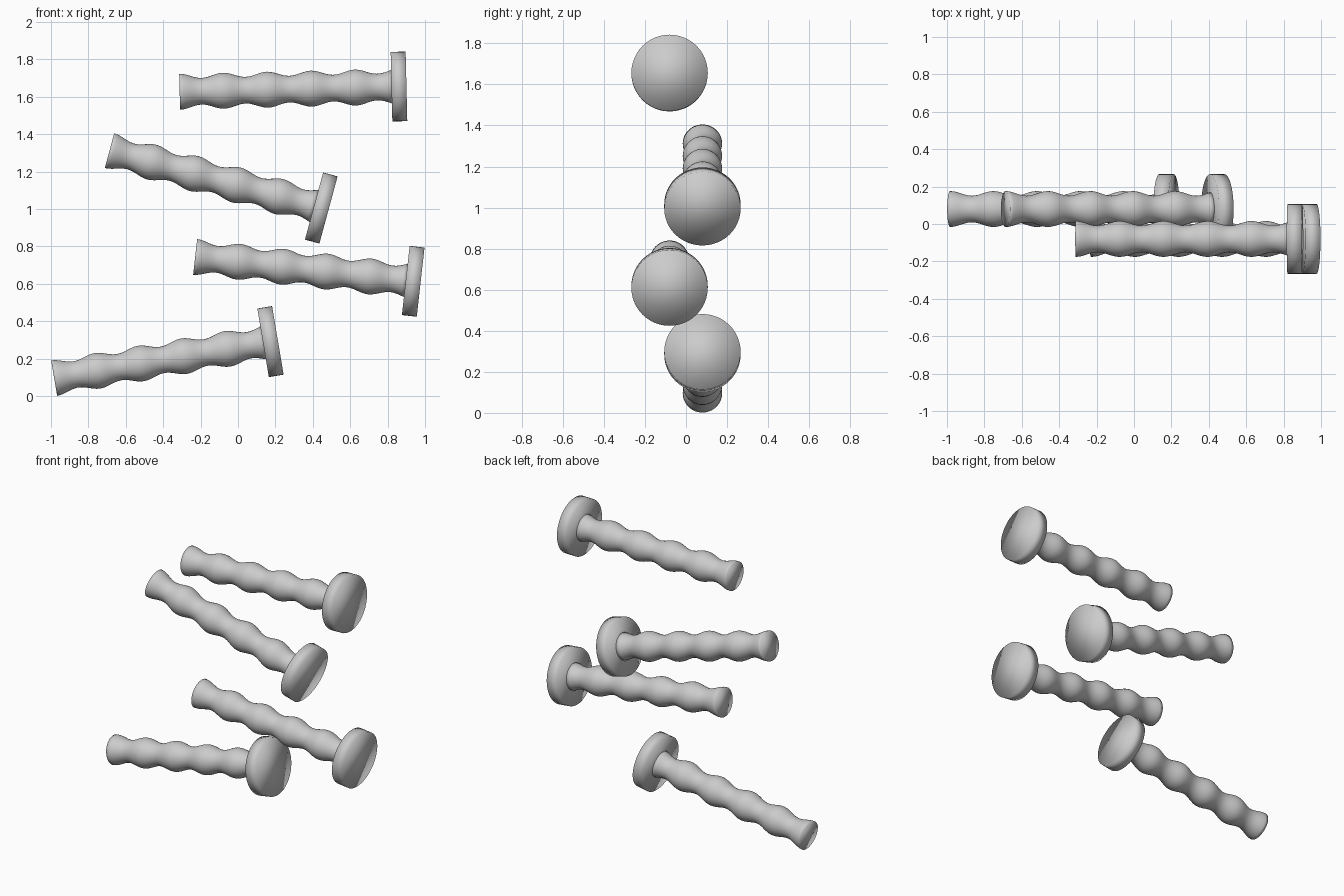
import bpy, bmesh
from math import cos, sin, pi, atan2
from mathutils import Matrix

if "Cube" in bpy.data.objects:
    bpy.data.objects.remove(bpy.data.objects["Cube"])

SEG = 48
LENGTH = 1.213      # overall length of one grip
DISC_R = 0.186      # flange radius
DISC_T = 0.08       # flange thickness
PITCH = 0.235       # distance between finger bulges


def lathe(name, profile, matrix):
    """Spin (distance, radius) points round local x, with flat end caps."""
    bm = bmesh.new()
    rings = []
    for s, r in profile:
        rings.append([bm.verts.new((s, r * cos(2 * pi * i / SEG), r * sin(2 * pi * i / SEG)))
                      for i in range(SEG)])
    for a, b in zip(rings, rings[1:]):
        for i in range(SEG):
            j = (i + 1) % SEG
            bm.faces.new((a[i], a[j], b[j], b[i]))
    bm.faces.new(rings[0])
    bm.faces.new(rings[-1])
    bmesh.ops.recalc_face_normals(bm, faces=bm.faces)
    for f in bm.faces:
        f.smooth = True
    mesh = bpy.data.meshes.new(name)
    bm.to_mesh(mesh)
    bm.free()
    obj = bpy.data.objects.new(name, mesh)
    obj.matrix_world = matrix
    bpy.context.collection.objects.link(obj)


# wavy handle profile and plain disc profile
neck = LENGTH - DISC_T
N = 58
handle = [(neck * k / N, 0.0835 + 0.0125 * cos(2 * pi * neck * k / N / PITCH))
          for k in range(N + 1)]
disc = [(neck, DISC_R), (LENGTH, DISC_R)]

# each grip: start x, start z, end x, end z, y
grips = [
    (-0.312, 1.627, 0.901, 1.656, -0.08),
    (-0.687, 1.312, 0.484, 0.995, 0.08),
    (-0.229, 0.744, 0.978, 0.609, -0.08),
    (-0.983, 0.096, 0.213, 0.298, 0.08),
]
for n, (x0, z0, x1, z1, y) in enumerate(grips, 1):
    m = Matrix.Translation((x0, y, z0)) @ Matrix.Rotation(-atan2(z1 - z0, x1 - x0), 4, 'Y')
    lathe(f"grip_handle_{n}", handle, m)
    lathe(f"grip_flange_{n}", disc, m)
